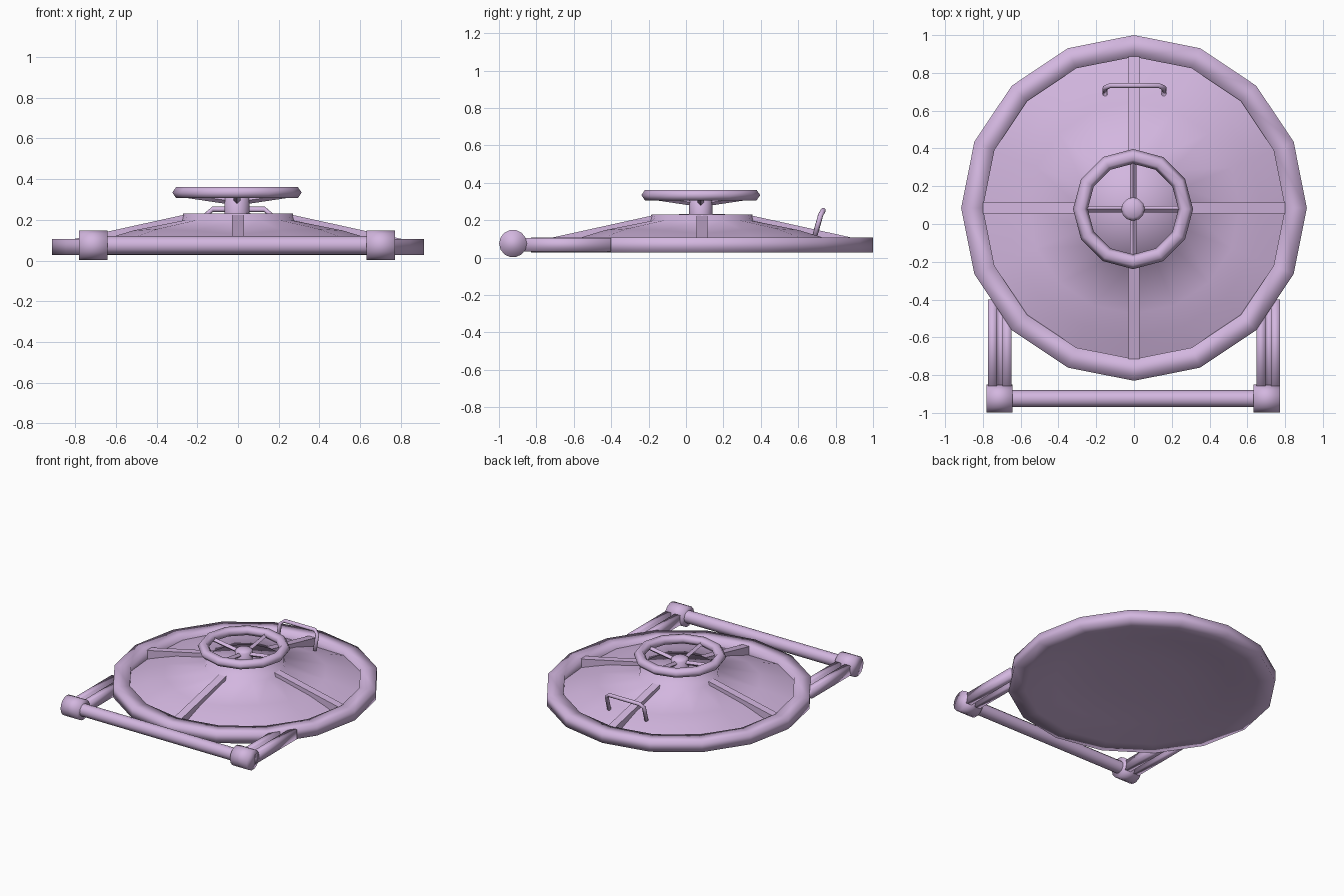
import bpy, math
from mathutils import Vector

if "Cube" in bpy.data.objects:
    bpy.data.objects.remove(bpy.data.objects["Cube"])

CY = 0.085  # hatch centre in y
lilac = bpy.data.materials.new("lilac")
lilac.diffuse_color = (0.65, 0.47, 0.74, 1)
lilac.use_nodes = True
lilac.node_tree.nodes["Principled BSDF"].inputs["Base Color"].default_value = lilac.diffuse_color


def make(name, verts, faces, angle=None):
    me = bpy.data.meshes.new(name)
    me.from_pydata([tuple(v) for v in verts], [], faces)
    me.validate()
    ob = bpy.data.objects.new(name, me)
    bpy.context.collection.objects.link(ob)
    me.materials.append(lilac)
    bpy.ops.object.select_all(action='DESELECT')
    ob.select_set(True)
    bpy.context.view_layer.objects.active = ob
    bpy.ops.object.mode_set(mode='EDIT')
    bpy.ops.mesh.select_all(action='SELECT')
    bpy.ops.mesh.remove_doubles(threshold=0.0005)
    bpy.ops.mesh.normals_make_consistent(inside=False)
    bpy.ops.object.mode_set(mode='OBJECT')
    if angle:
        bpy.ops.object.shade_smooth_by_angle(angle=math.radians(angle))
    return ob


def lathe(name, prof, n, closed=False, angle=110, dip=None, centre=(0, CY)):
    """Spin (r, z) points; dip lowers each point at the four rib directions."""
    verts = []
    for i in range(n):
        a = 2 * math.pi * i / n
        low = 1 - abs(math.sin(2 * a))
        for j, (r, z) in enumerate(prof):
            verts.append((centre[0] + r * math.cos(a), centre[1] + r * math.sin(a),
                          z - (dip[j] * low if dip else 0)))
    m = len(prof)
    faces = [(i * m + j, (i + 1) % n * m + j, (i + 1) % n * m + (j + 1) % m, i * m + (j + 1) % m)
             for i in range(n) for j in range(m if closed else m - 1)]
    return make(name, verts, faces, angle)


def tube(name, pts, r, n=8, angle=60):
    """Round bar through points."""
    pts = [Vector(p) for p in pts]
    normal = None
    verts = []
    for k, p in enumerate(pts):
        t = (pts[min(k + 1, len(pts) - 1)] - pts[max(k - 1, 0)]).normalized()
        if normal is None:
            normal = t.cross(Vector((0, 0, 1)))
            if normal.length < 0.01:
                normal = Vector((1, 0, 0))
        u = (normal - t * normal.dot(t)).normalized()
        normal = u
        w = t.cross(u)
        for i in range(n):
            a = 2 * math.pi * i / n
            verts.append(p + (u * math.cos(a) + w * math.sin(a)) * r)
    faces = [(k * n + i, k * n + (i + 1) % n, (k + 1) * n + (i + 1) % n, (k + 1) * n + i)
             for k in range(len(pts) - 1) for i in range(n)]
    last = (len(pts) - 1) * n
    faces += [tuple(range(n)), tuple(range(last, last + n))]
    return make(name, verts, faces, angle)


def prism(name, prof, place, a, b, angle=None):
    """Extrude a closed profile from a to b with a placing function."""
    m = len(prof)
    verts = [place(p, q, s) for s in (a, b) for p, q in prof]
    faces = [(i, (i + 1) % m, m + (i + 1) % m, m + i) for i in range(m)]
    faces += [tuple(range(m)), tuple(range(m, 2 * m))]
    return make(name, verts, faces, angle)


# Outer ring with a shallow domed hollow underneath
ring = [(0, 0.098), (0.3, 0.093), (0.6, 0.072), (0.80, 0.03), (0.915, 0.027), (0.915, 0.107),
        (0.80, 0.107), (0.80, 0.04)]
lathe("outer_ring", ring, 16)

# Cushioned lid panels that dip beside the ribs, and the raised centre
lid = [(0.80, 0.085), (0.68, 0.125), (0.56, 0.155), (0.28, 0.2), (0.27, 0.23), (0, 0.233)]
lathe("domed_lid", lid, 16, dip=[0.045, 0.04, 0.028, 0.005, 0, 0])

# Four cross ribs, deeper toward the ring
rib = [(0.26, 0.226), (0.805, 0.106), (0.805, 0.04), (0.68, 0.085), (0.56, 0.125), (0.26, 0.19)]
for k in range(4):
    c, s = math.cos(k * math.pi / 2), math.sin(k * math.pi / 2)
    prism("lid_rib", rib, lambda r, z, t: (r * c - t * s, CY + r * s + t * c, z), -0.029, 0.029)

# Hand wheel: hexagonal section rim, spokes and shaft
WX, WY = -0.005, 0.079
rim = [(0.279 + 0.039 * math.cos(i * math.pi / 3), 0.334 + 0.032 * math.sin(i * math.pi / 3))
       for i in range(6)]
lathe("wheel_rim", rim, 12, True, 75, centre=(WX, WY))
for k in range(4):
    c, s = math.cos(k * math.pi / 2), math.sin(k * math.pi / 2)
    tube("wheel_spoke", [(WX + 0.03 * c, WY + 0.03 * s, 0.292), (WX + 0.27 * c, WY + 0.27 * s, 0.328)],
         0.017, 4, None)
lathe("wheel_shaft", [(0.062, 0.225), (0.062, 0.312), (0.045, 0.325), (0, 0.332)], 12, centre=(WX, WY))

# Grab handle near the back
tube("grab_handle", [(-0.153, 0.69, 0.12), (-0.153, 0.72, 0.228), (-0.125, 0.734, 0.252),
                     (0.13, 0.734, 0.252), (0.158, 0.72, 0.228), (0.158, 0.69, 0.12)], 0.014, 8, 110)

# Hinge bar across the front
HY, HZ = -0.925, 0.075
tube("hinge_bar", [(-0.66, HY, HZ), (0.66, HY, HZ)], 0.045, 12)

# Hinge knuckles and grooved arms on both sides
arm = [(-0.062, 0.032), (-0.015, 0.032), (-0.015, 0.055), (0.015, 0.055), (0.015, 0.032), (0.062, 0.032),
       (0.062, 0.105), (0.015, 0.105), (0.015, 0.078), (-0.015, 0.078), (-0.015, 0.105), (-0.062, 0.105)]
for side in (-1, 1):
    tube("hinge_knuckle", [(side * 0.637 - 0.005, HY, HZ), (side * 0.777 - 0.005, HY, HZ)], 0.074, 14, 110)
    prism("hinge_arm", arm, lambda p, q, y: (side * (0.71 + p), y, q), -0.90, -0.40, 110)
